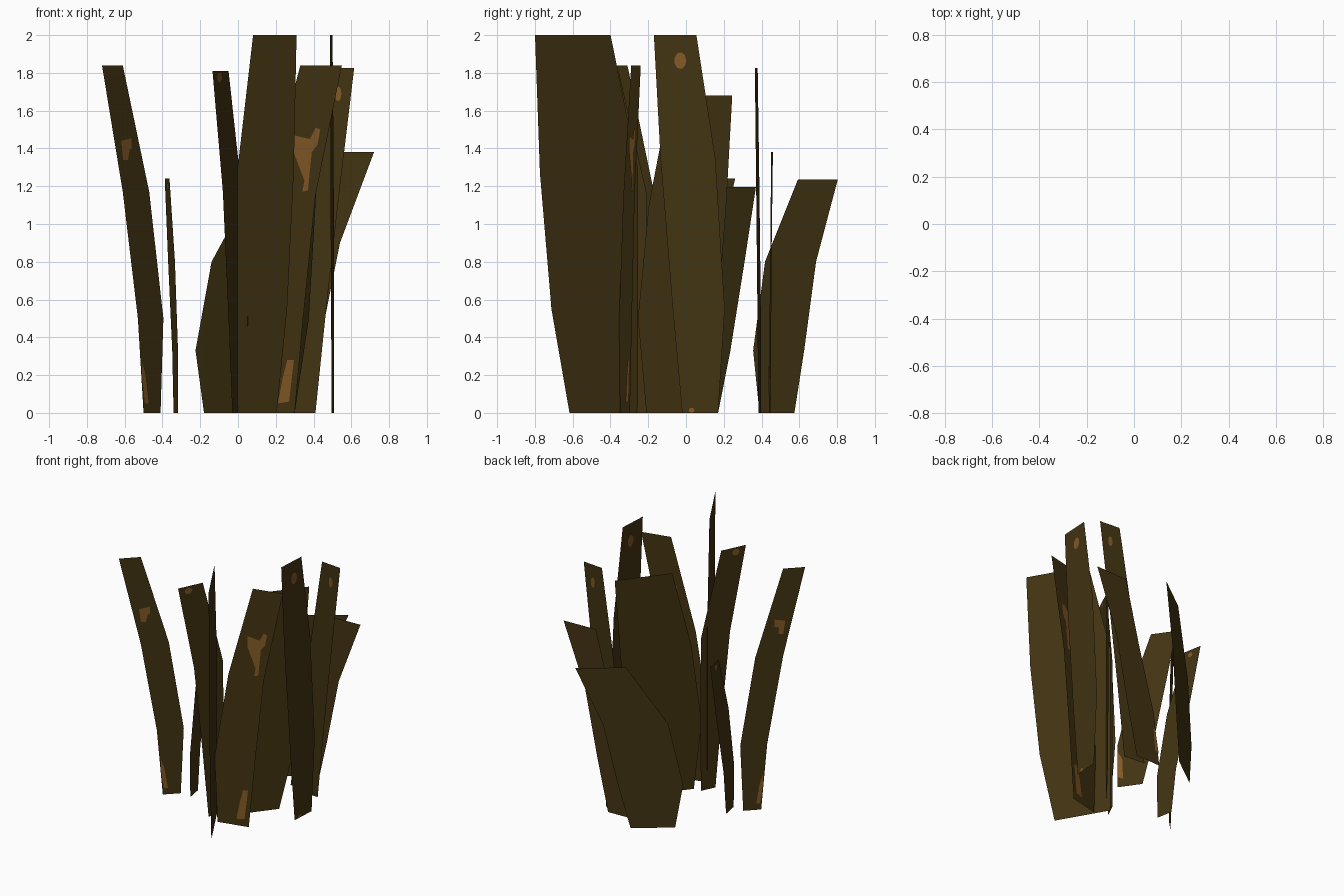
import bpy
import bmesh
import math
from mathutils import Vector

cube = bpy.data.objects.get("Cube")
if cube:
    bpy.data.objects.remove(cube, do_unlink=True)


def make_material(name, color):
    mat = bpy.data.materials.new(name)
    mat.use_nodes = True
    mat.diffuse_color = (*color, 1)
    shader = mat.node_tree.nodes["Principled BSDF"]
    shader.inputs["Base Color"].default_value = (*color, 1)
    shader.inputs["Roughness"].default_value = 0.9
    return mat


olive = make_material("dark olive brown", (0.055, 0.034, 0.006))
rust = make_material("rust brown", (0.23, 0.1, 0.019))


def finish(bm, name, material):
    mesh = bpy.data.meshes.new(name)
    bm.to_mesh(mesh)
    bm.free()
    mesh.materials.append(material)
    obj = bpy.data.objects.new(name, mesh)
    bpy.context.collection.objects.link(obj)
    return obj


class Plane:
    """Upright plane: y = start + slope * x, or x = start + slope * y."""

    def __init__(self, along, start, slope):
        self.along, self.start, self.slope = along, start, slope

    def point(self, u, z):
        other = self.start + self.slope * u
        return Vector((u, other, z) if self.along == "x" else (other, u, z))

    def normal(self):
        return (self.point(1, 0) - self.point(0, 0)).cross(Vector((0, 0, 1))).normalized()


def blade(name, plane, rows):
    """Flat leaf strip; each row is height, first edge, second edge."""
    bm = bmesh.new()
    pairs = [[bm.verts.new(plane.point(u, z)) for u in (a, b)] for z, a, b in rows]
    for low, high in zip(pairs, pairs[1:]):
        bm.faces.new((low[0], low[1], high[1], high[0]))
    finish(bm, name, olive)
    return plane


def patch(name, plane, outline):
    """Thin stain plate shown on both sides of a leaf."""
    bm = bmesh.new()
    for side in (-1, 1):
        shift = plane.normal() * side * 0.003
        points = outline if side > 0 else outline[::-1]
        face = bm.faces.new([bm.verts.new(plane.point(u, z) + shift) for u, z in points])
        bmesh.ops.triangulate(bm, faces=[face])
    finish(bm, name, rust)


def oval(u, z, width, height):
    steps = [math.tau * i / 9 for i in range(9)]
    return [(u + width * math.cos(t), z + height * math.sin(t)) for t in steps]


# Tall leaves
outer_leaf = blade("outer_right_leaf", Plane("x", 0.3, 1),
                   [(0, -.5, -.41), (.5, -.53, -.395), (1.17, -.61, -.47), (1.84, -.72, -.61)])
blade("front_wide_leaf", Plane("x", -.26, -1.74),
      [(0, 0, .205), (.55, -.02, .26), (1.27, -.005, .295), (2, .08, .31)])
dark_leaf = blade("front_narrow_leaf", Plane("x", -.252, 2.1),
                  [(0, -.03, .02), (.5, -.05, .022), (1.17, -.08, .02), (1.81, -.135, -.05)])
stained_leaf = blade("front_stained_leaf", Plane("x", -.366, .23),
                     [(0, .07, .3), (.5, .05, .345), (1.15, .15, .41), (1.84, .33, .55)])
side_leaf = blade("left_side_leaf", Plane("y", .497, .06),
                  [(0, -.02, .17), (.55, -.07, .205), (1.35, -.135, .155), (2, -.17, .055)])
back_leaf = blade("back_tall_leaf", Plane("x", .42, -.09),
                  [(0, .24, .41), (.58, .27, .47), (1.2, .35, .54), (1.825, .45, .615)])
blade("middle_wide_leaf", Plane("x", -.312, 1.28),
      [(0, .08, .3), (.5, .045, .375), (1.1, .09, .41), (1.68, .177, .435)])

# Short leaves
leaning_leaf = blade("back_leaning_leaf", Plane("x", .435, .035),
                     [(0, .14, .35), (.4, .19, .44), (.9, .33, .54), (1.38, .45, .72)])
blade("back_wide_leaf", Plane("x", .522, .74),
      [(0, -.18, .07), (.33, -.225, .14), (.8, -.14, .225), (1.235, .095, .38)])
inner_leaf = blade("middle_short_leaf", Plane("y", .183, -.695),
                   [(0, .02, .17), (.33, .02, .235), (.8, .11, .31), (1.195, .22, .37)])
small_leaf = blade("right_short_leaf", Plane("y", -.341, -.18),
                   [(0, -.125, 0), (.33, -.13, .04), (.8, -.04, .16), (1.24, .12, .26)])

# Stains near the tips
patch("back_tip_stain", back_leaf, oval(.53, 1.69, .018, .04))
patch("side_tip_stain", side_leaf, oval(-.03, 1.865, .032, .045))
patch("dark_tip_stain", dark_leaf, oval(-.1, 1.775, .013, .025))
patch("small_tip_stain", small_leaf, oval(.17, 1.2, .02, .018))

# Branching stains halfway up
patch("branching_stain", stained_leaf,
      [(.29, 1.47), (.38, 1.45), (.41, 1.51), (.435, 1.5), (.42, 1.42), (.39, 1.38),
       (.37, 1.18), (.34, 1.17), (.36, 1.28), (.34, 1.38), (.29, 1.39)])
patch("outer_stain", outer_leaf,
      [(-.62, 1.44), (-.565, 1.455), (-.565, 1.4), (-.59, 1.39), (-.585, 1.34), (-.61, 1.34)])

# Stains near the roots
patch("stained_root_stain", stained_leaf,
      [(.21, .05), (.27, .06), (.295, .28), (.26, .28), (.235, .18)])
patch("outer_root_stain", outer_leaf,
      [(-.495, .05), (-.475, .05), (-.492, .2), (-.508, .27), (-.51, .2)])
patch("leaning_root_stain", leaning_leaf,
      [(.147, .09), (.18, .11), (.195, .27), (.18, .28)])
patch("inner_root_stain", inner_leaf,
      [(.025, .08), (.055, .06), (.05, .22), (.025, .28)])
patch("side_root_stain", side_leaf, oval(.03, .014, .016, .013))
